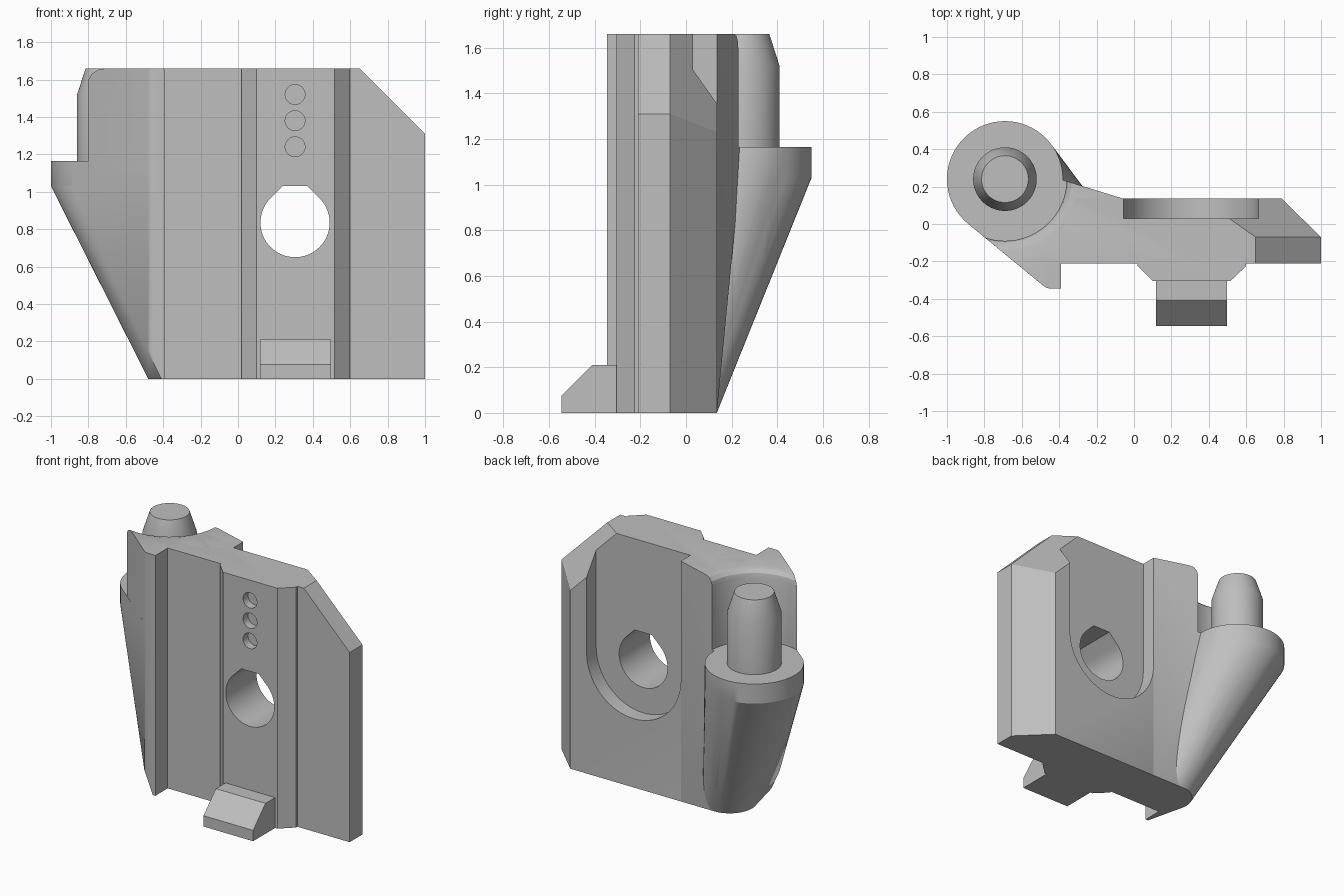
import bpy, bmesh
from math import sin, cos, pi, radians
from mathutils import Vector

if "Cube" in bpy.data.objects:
    bpy.data.objects.remove(bpy.data.objects["Cube"], do_unlink=True)

H = 1.66                  # overall height
PIN = (-0.69, 0.24)       # post axis
HOLE_X, HOLE_Z = 0.305, 0.835

grey = bpy.data.materials.new("plain_grey")
grey.use_nodes = True
grey.diffuse_color = (0.52, 0.52, 0.52, 1)
grey.node_tree.nodes["Principled BSDF"].inputs["Base Color"].default_value = (0.52, 0.52, 0.52, 1)


def finish(name, bm):
    bmesh.ops.recalc_face_normals(bm, faces=bm.faces)
    mesh = bpy.data.meshes.new(name)
    bm.to_mesh(mesh)
    bm.free()
    ob = bpy.data.objects.new(name, mesh)
    bpy.context.collection.objects.link(ob)
    mesh.materials.append(grey)
    return ob


def loft_mesh(rings):
    """Skin equal-length rings and cap both ends."""
    bm = bmesh.new()
    loops = [[bm.verts.new(p) for p in ring] for ring in rings]
    n = len(loops[0])
    for a, b in zip(loops, loops[1:]):
        for i in range(n):
            j = (i + 1) % n
            bm.faces.new((a[i], a[j], b[j], b[i]))
    bm.faces.new(loops[0][::-1])
    bm.faces.new(loops[-1])
    bmesh.ops.recalc_face_normals(bm, faces=bm.faces)
    return bm


def upright(points, z0, z1):
    return loft_mesh([[(x, y, z) for x, y in points] for z in (z0, z1)])


def along_y(points, y0, y1):
    return loft_mesh([[(x, y, z) for x, z in points] for y in (y0, y1)])


def arc(cx, cy, r, start=0, end=360, n=64):
    full = end - start == 360
    count = n if full else n + 1
    return [(cx + r * cos(radians(start + (end - start) * i / n)),
             cy + r * sin(radians(start + (end - start) * i / n))) for i in range(count)]


def ring(cx, cy, r, z):
    return [(x, y, z) for x, y in arc(cx, cy, r)]


def turned(profile):
    return loft_mesh([ring(*PIN, r, z) for r, z in profile])


def hull_mesh(points):
    bm = bmesh.new()
    for p in points:
        bm.verts.new(p)
    res = bmesh.ops.convex_hull(bm, input=bm.verts)
    junk = [v for v in set(res["geom_interior"] + res["geom_unused"])
            if isinstance(v, bmesh.types.BMVert)]
    bmesh.ops.delete(bm, geom=junk, context='VERTS')
    bmesh.ops.dissolve_limit(bm, angle_limit=0.002, verts=bm.verts, edges=bm.edges)
    return bm


def slice_off(bm, point, normal):
    """Remove the side the normal points to and close the cut."""
    geom = bm.verts[:] + bm.edges[:] + bm.faces[:]
    bmesh.ops.bisect_plane(bm, geom=geom, plane_co=point,
                           plane_no=Vector(normal).normalized(), clear_outer=True)
    bmesh.ops.holes_fill(bm, edges=[e for e in bm.edges if e.is_boundary], sides=0)


def cut(ob, cutter):
    mod = ob.modifiers.new("cut", 'BOOLEAN')
    mod.operation = 'DIFFERENCE'
    mod.solver = 'EXACT'
    mod.object = cutter
    bpy.context.view_layer.objects.active = ob
    bpy.ops.object.modifier_apply(modifier=mod.name)


# Main plate with a raised front rail and chamfered back corner
plate_mesh = upright([(-0.39, -0.21), (0.02, -0.21), (0.02, -0.225), (0.10, -0.305),
                      (0.515, -0.305), (0.6, -0.225), (0.6, -0.21), (1, -0.21),
                      (1, -0.07), (0.79, 0.135), (-0.31, 0.135), (-0.39, 0.1)], 0, H)
slice_off(plate_mesh, (0.65, 0, H), (1, 0, 1))
slice_off(plate_mesh, (0.65, -0.07, H), (1, 1.41, 1))
plate = finish("main_plate", plate_mesh)

# Back wall flaring out towards the post
wedge = finish("flared_back_wall", hull_mesh(
    [(-0.055, y, z) for y in (-0.1, 0.135) for z in (0, H)]
    + [(-0.31, y, 0) for y in (-0.1, 0.135)]
    + [(-0.38, y, z) for y in (-0.1, 0.235) for z in (1.03, H)]))

# Leaning cone that carries the post
cone_points = (ring(-0.31, -0.035, 0.17, 0) + ring(*PIN, 0.31, 1.03)
               + ring(*PIN, 0.31, 1.165))
cone = finish("leaning_cone", hull_mesh(cone_points))

# Side rib between the cone and the front edge
front_edge = [(-0.39, -0.345), (-0.45, -0.345), (-0.47, -0.34), (-0.485, -0.33)]
rib_points = cone_points + [(-0.39, -0.345, 0), (-0.41, -0.345, 0)]
rib_points += [(x, y, z) for x, y in front_edge for z in (0.15, 1.165)]
rib_mesh = hull_mesh(rib_points)
slice_off(rib_mesh, (-0.39, 0, 0), (1, 0, 0))
rib = finish("side_rib", rib_mesh)

# Upper side wall beside the post
wall = finish("upper_side_wall", upright(
    front_edge + [(-0.888, 0.002), (-0.69, 0.24), (-0.38, 0.235), (-0.31, 0.2),
                  (-0.31, -0.2), (-0.39, -0.2)], 1.03, H))

# Post with tapered tip
finish("post", turned([(0.17, 1.12), (0.17, 1.52), (0.125, H)]))

# Front catch at the foot of the rail
catch_profile = [(-0.28, 0), (-0.545, 0), (-0.545, 0.075), (-0.41, 0.21), (-0.28, 0.21)]
finish("front_catch", loft_mesh([[(x, y, z) for y, z in catch_profile]
                                 for x in (0.118, 0.497)]))

# Round pocket around the post, with a rounded rim
pocket = finish("pocket_cutter", turned([(0.33, 1.165), (0.33, 1.6), (0.338, 1.63),
                                         (0.358, 1.652), (0.39, 1.661), (0.39, 1.8)]))
for ob in (plate, wedge, wall):
    cut(ob, pocket)

# Round-bottomed slot in the back
slot = finish("slot_cutter", along_y(
    arc(HOLE_X, HOLE_Z, 0.36, 180, 360, 48)
    + [(HOLE_X + 0.36, 1.9), (HOLE_X - 0.36, 1.9)], 0.03, 0.4))

# Through hole with a flat-topped peak
hole = finish("hole_cutter", along_y(
    arc(HOLE_X, HOLE_Z, 0.185, 135, 405, 48)
    + [(HOLE_X + 0.066, 1.03), (HOLE_X - 0.066, 1.03)], -0.5, 0.5))

# Three shallow round dimples
dimples = [finish("dimple_cutter", along_y(arc(HOLE_X, z, 0.053, n=32), -0.4, -0.25))
           for z in (1.24, 1.38, 1.52)]

cutters = [slot, hole] + dimples
for c in cutters:
    cut(plate, c)
for c in cutters + [pocket]:
    bpy.data.objects.remove(c, do_unlink=True)

# Smooth the round surfaces, keep edges crisp
for ob in bpy.context.collection.objects:
    if ob.type == 'MESH' and grey.name in ob.data.materials:
        bpy.ops.object.select_all(action='DESELECT')
        ob.select_set(True)
        bpy.context.view_layer.objects.active = ob
        bpy.ops.object.shade_smooth_by_angle(angle=radians(25))
